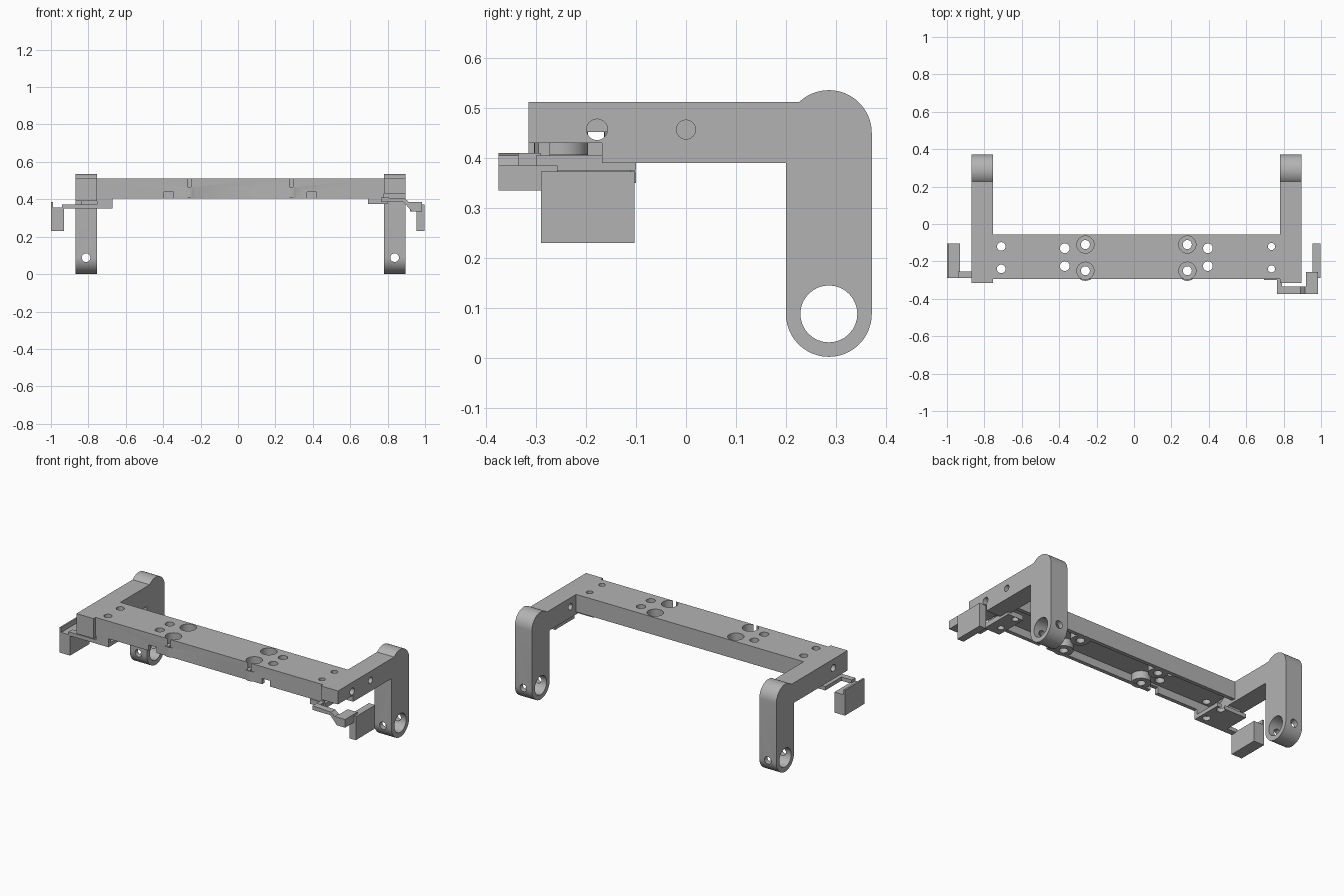
import bpy
import bmesh
from math import pi, sin, cos
from mathutils import Matrix, Vector

if "Cube" in bpy.data.objects:
    bpy.data.objects.remove(bpy.data.objects["Cube"])

grey = bpy.data.materials.new("plain_grey")
grey.use_nodes = True
grey.diffuse_color = (0.45, 0.45, 0.45, 1)
grey.node_tree.nodes["Principled BSDF"].inputs["Base Color"].default_value = (0.45, 0.45, 0.45, 1)


def finish(bm, name):
    bmesh.ops.recalc_face_normals(bm, faces=bm.faces)
    mesh = bpy.data.meshes.new(name)
    bm.to_mesh(mesh)
    bm.free()
    mesh.materials.append(grey)
    ob = bpy.data.objects.new(name, mesh)
    bpy.context.collection.objects.link(ob)
    return ob


def box(name, x, y, z):
    bm = bmesh.new()
    bmesh.ops.create_cube(bm, size=1)
    for v in bm.verts:
        v.co = [lo + (c + 0.5) * (hi - lo) for c, (lo, hi) in zip(v.co, (x, y, z))]
    return finish(bm, name)


def rod(name, centre, radius, length, axis="Z"):
    turn = {"X": Matrix.Rotation(pi / 2, 4, "Y"),
            "Y": Matrix.Rotation(pi / 2, 4, "X"), "Z": Matrix.Identity(4)}[axis]
    bm = bmesh.new()
    bmesh.ops.create_cone(bm, cap_ends=True, segments=32, radius1=radius,
                          radius2=radius, depth=length,
                          matrix=Matrix.Translation(centre) @ turn)
    return finish(bm, name)


def prism(name, points, start, offset):
    bm = bmesh.new()
    face = bm.faces.new([bm.verts.new(Vector(p) + Vector(start)) for p in points])
    new = bmesh.ops.extrude_face_region(bm, geom=[face])["geom"]
    bmesh.ops.translate(bm, vec=offset, verts=[g for g in new if isinstance(g, bmesh.types.BMVert)])
    return finish(bm, name)


def combine(target, tool, operation="DIFFERENCE"):
    mod = target.modifiers.new("shape", "BOOLEAN")
    mod.operation, mod.object, mod.solver = operation, tool, "EXACT"
    bpy.context.view_layer.update()
    bpy.context.view_layer.objects.active = target
    bpy.ops.object.modifier_apply(modifier=mod.name)
    bpy.data.objects.remove(tool)


def arc(cy, cz, radius, a0, a1, steps=24):
    return [(0, cy + radius * cos(a0 + (a1 - a0) * i / steps),
             cz + radius * sin(a0 + (a1 - a0) * i / steps)) for i in range(steps + 1)]


# Side arms with rounded hanging legs
LEG_Y, LEG_R, LOW_Z, HIGH_Z = 0.286, 0.086, 0.088, 0.45
TOP = 0.512


def side_arm(name, x0, stepped):
    front = [(0, -0.168, 0.39), (0, -0.168, 0.43), (0, -0.315, 0.43)] if stepped else [(0, -0.315, 0.39)]
    outline = front + [(0, -0.315, TOP)]
    outline += arc(LEG_Y, HIGH_Z, LEG_R, pi - 0.805, 0)
    outline += arc(LEG_Y, LOW_Z, LEG_R, 0, -pi)
    outline += [(0, LEG_Y - LEG_R, 0.39)]
    arm = prism(name, outline, (x0, 0, 0), (0.115, 0, 0))
    mid = x0 + 0.0575
    combine(arm, rod("cut", (mid, LEG_Y, LOW_Z), 0.057, 0.3, "X"))
    combine(arm, rod("cut", (mid, LEG_Y, LOW_Z), 0.023, 0.3, "Y"))
    combine(arm, rod("cut", (mid, -0.178, 0.457), 0.021, 0.3, "X"))
    if stepped:
        combine(arm, rod("cut", (mid, 0, 0.457), 0.019, 0.3, "X"))
    return arm


arms = [side_arm("right_arm", -0.87, False), side_arm("left_arm", 0.78, True)]

# Crossbar: a channel open at the bottom
bar = box("crossbar", (-0.755, 0.78), (-0.295, -0.055), (0.405, TOP))
combine(bar, box("cut", (-0.8, 0.8), (-0.272, -0.078), (0.3, 0.452)))
for x in (-0.37, 0.395):
    combine(bar, box("cut", (x - 0.026, x + 0.026), (-0.35, -0.25), (0.38, 0.44)))

# Counterbored bosses
for x in (-0.26, 0.285):
    for y in (-0.11, -0.25):
        combine(bar, rod("boss", (x, y, 0.436), 0.054, 0.06), "UNION")
        combine(bar, rod("cut", (x, y, 0.5), 0.046, 0.1))
        combine(bar, rod("cut", (x, y, 0.45), 0.024, 0.3))

# Plain screw holes
for x, radius, ys in ((-0.37, 0.026, (-0.13, -0.225)), (0.395, 0.026, (-0.13, -0.225)),
                      (-0.71, 0.023, (-0.12, -0.24)), (0.735, 0.019, (-0.12, -0.24))):
    for y in ys:
        combine(bar, rod("cut", (x, y, 0.48), radius, 0.3))

# Right bracket: mounting plate, strip and hanging block
plate = box("right_bracket_plate", (-0.87, -0.67), (-0.29, -0.1), (0.35, 0.373))
for y in (-0.12, -0.24):
    combine(plate, rod("cut", (-0.71, y, 0.36), 0.023, 0.2))
box("right_bracket_rib", (-0.755, -0.67), (-0.29, -0.272), (0.373, 0.43))
box("right_bracket_pad", (-0.84, -0.755), (-0.28, -0.11), (0.373, 0.39))
box("right_bracket_strip", (-0.94, -0.87), (-0.29, -0.255), (0.35, 0.373))
box("right_bracket_block", (-1.0, -0.93), (-0.29, -0.103), (0.23, 0.355))
box("right_bracket_lip", (-1.0, -0.99), (-0.29, -0.103), (0.355, 0.385))

# Left bracket: mounting plate, stepped strip and hanging block
plate = box("left_bracket_plate", (0.695, 0.8), (-0.3, -0.1), (0.375, 0.405))
for y in (-0.12, -0.24):
    combine(plate, rod("cut", (0.735, y, 0.39), 0.019, 0.2))
box("left_bracket_tab", (0.765, 0.79), (-0.335, -0.29), (0.385, 0.41))
strip = [(0.765, 0, 0.385), (0.765, 0, 0.41), (0.89, 0, 0.405), (0.915, 0, 0.385),
         (0.985, 0, 0.385), (0.985, 0, 0.335), (0.93, 0, 0.335), (0.885, 0, 0.385)]
prism("left_bracket_strip", strip, (0, -0.375, 0), (0, 0.04, 0))
box("left_bracket_corner", (0.92, 0.985), (-0.335, -0.257), (0.335, 0.385))
box("left_bracket_block", (0.955, 0.998), (-0.29, -0.103), (0.23, 0.373))

# Smooth the round surfaces, keep the edges crisp
bpy.ops.object.select_all(action="DESELECT")
for ob in arms + [bar]:
    ob.select_set(True)
bpy.context.view_layer.objects.active = bar
bpy.ops.object.shade_smooth_by_angle(angle=0.5)
